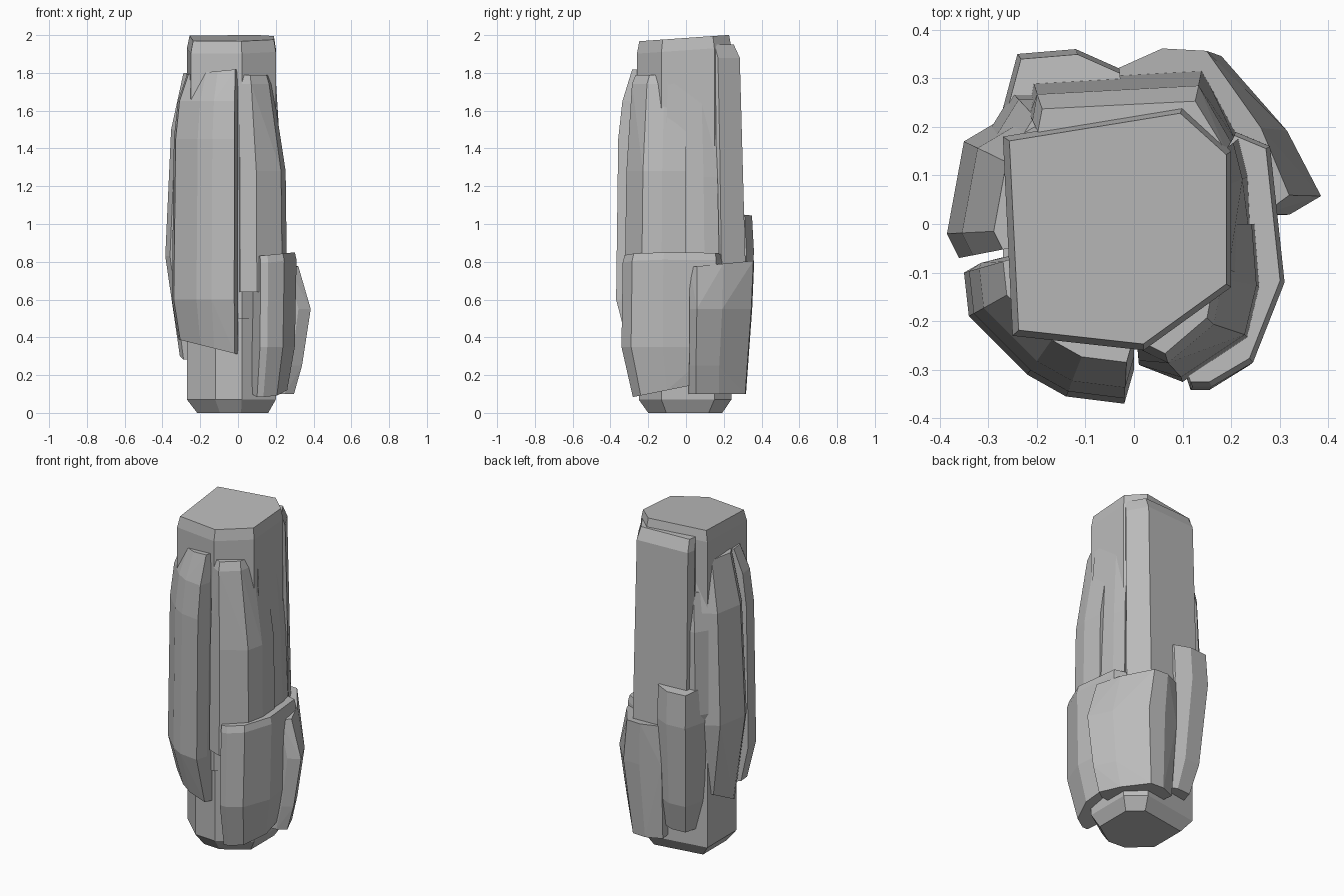
import bpy
import bmesh
from math import radians
from mathutils import Vector

cube = bpy.data.objects.get("Cube")
if cube:
    bpy.data.objects.remove(cube, do_unlink=True)

# Single stone colour
stone = bpy.data.materials.new("stone_grey")
stone.use_nodes = True
grey = (0.5, 0.5, 0.5, 1)
stone.diffuse_color = grey
shader = stone.node_tree.nodes["Principled BSDF"]
shader.inputs["Base Color"].default_value = grey
shader.inputs["Roughness"].default_value = 0.9


def level(height, width=1, depth=None, tilt_x=0, tilt_y=0):
    """One horizontal cut: scale of the outline and slope of the cut."""
    if depth is None:
        depth = width

    def place(point):
        x, y = point[0] * width, point[1] * depth
        return Vector((x, y, max(0, height + x * tilt_x + y * tilt_y)))
    return place


def chunk(name, outline, levels):
    """Convex faceted stone spanning the outline at every level."""
    bm = bmesh.new()
    for place in levels:
        for point in outline:
            bm.verts.new(place(point))
    hull = bmesh.ops.convex_hull(bm, input=bm.verts[:])
    loose = {item for item in hull["geom_interior"] + hull["geom_unused"]
             if isinstance(item, bmesh.types.BMVert)}
    bmesh.ops.delete(bm, geom=list(loose), context="VERTS")
    bmesh.ops.dissolve_limit(bm, angle_limit=radians(2),
                             verts=bm.verts[:], edges=bm.edges[:])
    bmesh.ops.recalc_face_normals(bm, faces=bm.faces[:])
    mesh = bpy.data.meshes.new(name)
    bm.to_mesh(mesh)
    bm.free()
    mesh.materials.append(stone)
    rock = bpy.data.objects.new(name, mesh)
    bpy.context.collection.objects.link(rock)


def slab(name, rim, *levels):
    """Outer rim closed by inner corners buried in the column."""
    buried = [(x * 0.4, y * 0.4) for x, y in (rim[-1], rim[0])]
    chunk(name, rim + buried, levels)


# Central column, with a chamfered foot
back_half = [(0.2, -.13), (0.2, .15), (0.1, .24), (-.27, .18)]
chunk("core_column", back_half + [(-.25, -.23), (0.02, -.26)],
      [level(0.5), level(1.92, tilt_y=0.07), level(1.985, width=0.95, tilt_y=0.07)])
chunk("core_foot", back_half + [(-.27, -.1), (-.12, -.24), (0.02, -.25)],
      [level(0, width=0.8), level(0.07), level(0.6)])
slab("right_flank", [(0.25, -.12), (0.24, .1), (0.22, .18)],
     level(0.6), level(1.25, width=0.93), level(1.85, width=0.78))

# Tall upper slabs
slab("front_left_slab",
     [(-.35, -.1), (-.34, -.19), (-.22, -.31), (-.14, -.355), (-.02, -.37), (0, -.3)],
     level(0.31, width=0.9, depth=0.8, tilt_x=-.25),
     level(0.6),
     level(1.45, width=0.97),
     level(1.65, width=0.91),
     level(1.82, width=0.77, tilt_x=0.1))
slab("front_right_slab",
     [(0.01, -.29), (0.1, -.325), (0.235, -.235), (0.26, -.13), (0.25, 0)],
     level(0.64),
     level(1.28, width=0.97),
     level(1.74, width=0.7, depth=0.88),
     level(1.79, width=0.64, depth=0.82))
slab("left_slab",
     [(-.36, -.07), (-.385, -.02), (-.35, .17), (-.24, .235)],
     level(0.31, width=0.8, tilt_y=0.5),
     level(0.83),
     level(1.5, width=0.92),
     level(1.8, width=0.75))
slab("back_left_slab",
     [(-.3, 0), (-.33, .14), (-.25, .27), (-.16, .27)],
     level(0.65, width=0.85),
     level(0.9),
     level(1.4, width=0.95),
     level(1.62, width=0.82))
slab("back_slab",
     [(-.22, .24), (-.21, .3), (0.14, .32), (0.21, .19)],
     level(0.6),
     level(1.4, width=0.98, depth=0.94),
     level(1.88, width=0.95, depth=0.89),
     level(1.95, width=0.9, depth=0.79))

# Low blocks leaning on the base
slab("lower_right_block",
     [(0.12, -.335), (0.16, -.335), (0.245, -.285), (0.31, -.12), (0.28, .16), (0.16, .21)],
     level(0.14, width=0.84, tilt_y=0.2),
     level(0.35, width=0.97, depth=1.02),
     level(0.78, tilt_x=0.1),
     level(0.82, width=0.97, tilt_x=0.1))
slab("back_right_block",
     [(0.32, .02), (0.385, .06), (0.315, .2), (0.18, .36), (0.07, .365), (-.05, .32)],
     level(0.1, width=0.77, depth=0.87),
     level(0.25, width=0.88),
     level(0.55, depth=0.96),
     level(0.77, width=0.83, depth=0.99, tilt_y=0.1))
slab("back_block",
     [(-.28, .2), (-.24, .35), (-.12, .36), (-.03, .32)],
     level(0.17, width=0.75),
     level(0.35, width=0.88),
     level(0.85),
     level(1.08, width=0.97, tilt_y=-.1))
